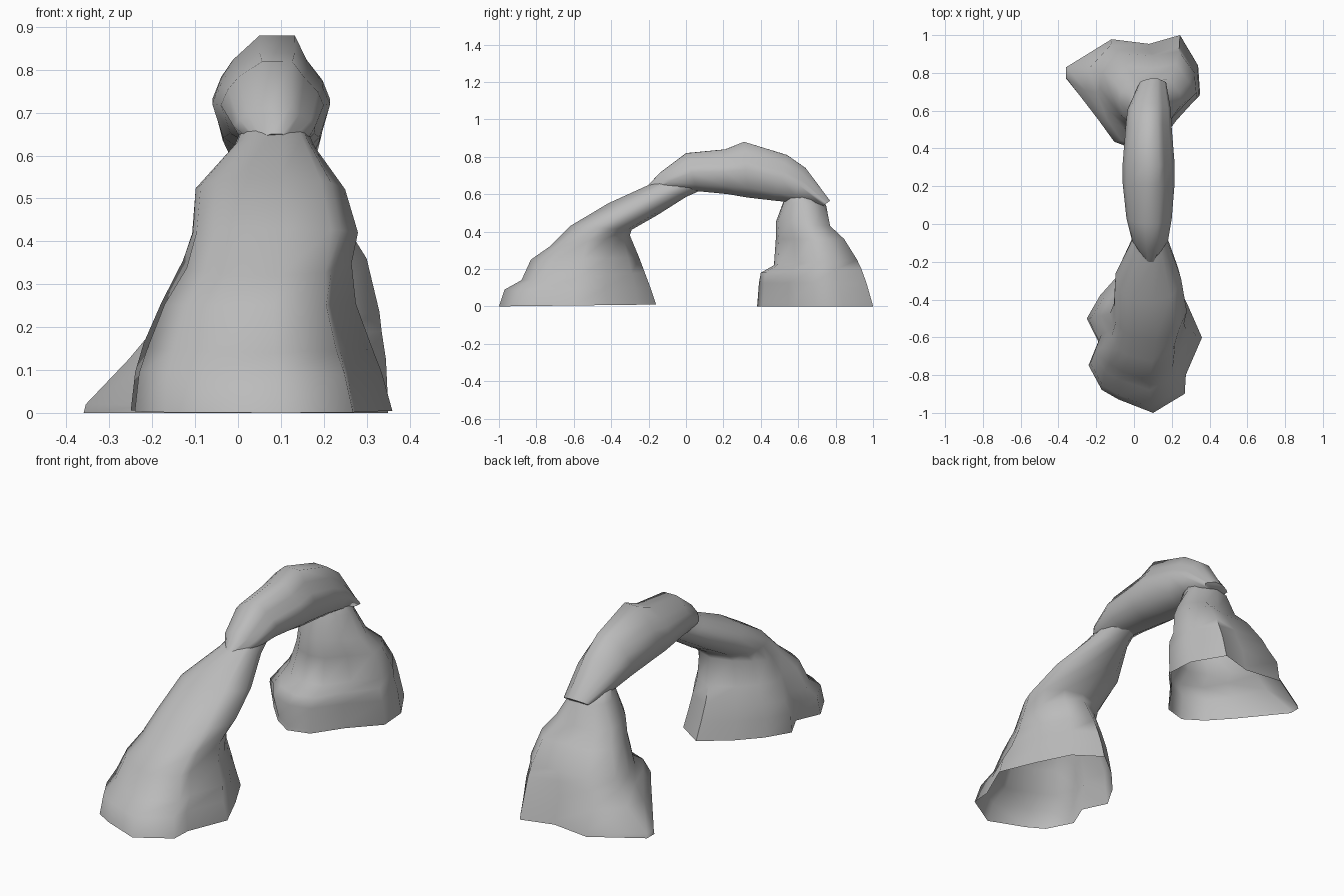
import bpy, bmesh, math

cube = bpy.data.objects.get("Cube")
if cube:
    bpy.data.objects.remove(cube, do_unlink=True)

stone = bpy.data.materials.new("grey stone")
stone.use_nodes = True
GREY = (0.5, 0.5, 0.5, 1)
stone.diffuse_color = GREY
stone.node_tree.nodes["Principled BSDF"].inputs["Base Color"].default_value = GREY


def section(outline, p, q, x0, x1, blend):
    """Outline fitted between two (y, z) points and an x range; blend rounds it."""
    ring = []
    for u, v in outline:
        a = math.atan2(v, u)
        u += (math.cos(a) - u) * blend
        v += (math.sin(a) - v) * blend
        t = (v + 1) / 2
        ring.append(((x0 + x1) / 2 + u * (x1 - x0) / 2,
                     p[0] + (q[0] - p[0]) * t, p[1] + (q[1] - p[1]) * t))
    return ring


def loft(name, sections, cap_start=False):
    """Skin a row of sections; the ground end of a foot is left open."""
    bm = bmesh.new()
    rings = [[bm.verts.new(c) for c in s] for s in sections]
    n = len(rings[0])
    for a, b in zip(rings, rings[1:]):
        for i in range(n):
            j = (i + 1) % n
            bm.faces.new((a[i], a[j], b[j], b[i]))
    bm.faces.new(rings[-1])
    if cap_start:
        bm.faces.new(rings[0][::-1])
    bmesh.ops.recalc_face_normals(bm, faces=bm.faces)
    mesh = bpy.data.meshes.new(name)
    bm.to_mesh(mesh)
    bm.free()
    obj = bpy.data.objects.new(name, mesh)
    bpy.context.collection.objects.link(obj)
    mesh.materials.append(stone)
    bpy.ops.object.select_all(action='DESELECT')
    obj.select_set(True)
    bpy.context.view_layer.objects.active = obj
    bpy.ops.object.shade_smooth_by_angle(angle=math.radians(60))


# Front foot and the slope rising from it
front_outline = [(.15, -1), (.7, -.76), (.72, -.52), (1, -.05), (.74, .38),
                 (.45, .78), (0, 1), (-.45, .74), (-.77, .48), (-1, .19),
                 (-.8, -.1), (-.97, -.4), (-.74, -.71), (-.45, -.83)]
loft("front_slope", [section(front_outline, *row) for row in [
    ((-1, 0), (-.16, .01), -.25, .36, 0),
    ((-.97, .09), (-.19, .1), -.24, .335, .05),
    ((-.88, .14), (-.22, .18), -.22, .31, .1),
    ((-.83, .25), (-.25, .26), -.18, .275, .2),
    ((-.73, .32), (-.3, .38), -.13, .265, .5),
    ((-.62, .43), (-.29, .41), -.11, .28, .9),
    ((-.42, .55), (-.15, .49), -.1, .25, 1),
    ((-.2, .65), (0, .585), -.01, .18, 1),
    ((-.02, .73), (.1, .63), .02, .15, 1),
]])

# Back foot: a toe at the ground, broad shoulders, then a standing leg
toe_outline = [(.05, -1), (.36, -.9), (.63, -.45), (1, 0), (.97, .48),
               (.7, 1), (.24, .85), (-.32, .93), (-1, .45), (-1, .26),
               (-.5, -.45), (-.22, -.8)]
back_outline = [(-.1, -1), (.25, -.9), (.57, -.45), (1, 0), (.97, .48),
                (.65, 1), (.1, .85), (-.57, .93), (-.95, .5), (-1, .1),
                (-.77, -.45), (-.5, -.84)]
loft("back_leg", [section(*row) for row in [
    (toe_outline, (.38, 0), (1, 0), -.36, .35, 0),
    (toe_outline, (.382, .02), (.995, .02), -.355, .35, 0),
    (back_outline, (.39, .125), (.965, .125), -.255, .345, 0),
    (back_outline, (.4, .18), (.94, .2), -.2, .335, .05),
    (back_outline, (.47, .22), (.92, .25), -.18, .33, .15),
    (back_outline, (.48, .36), (.85, .36), -.12, .3, .15),
    (back_outline, (.48, .45), (.78, .43), -.08, .25, .4),
    (back_outline, (.52, .56), (.75, .54), -.03, .19, 1),
    (back_outline, (.54, .65), (.64, .65), .02, .14, 1),
]])

# Top span: narrow crest, sloping shoulders, rounded sides
span_outline = [(.4, -1), (.6, -.62), (.87, -.3), (1, 0), (.82, .65), (.35, 1),
                (-.35, 1), (-.82, .65), (-1, 0), (-.85, -.35), (-.65, -.62),
                (-.2, -1)]
loft("top_span", [section(span_outline, *row) for row in [
    ((-.2, .65), (-.12, .61), .04, .13, 0),
    ((-.14, .715), (-.04, .62), -.01, .18, .2),
    ((0, .82), (.06, .615), -.04, .2, .2),
    ((.21, .84), (.22, .6), -.06, .215, .1),
    ((.31, .88), (.33, .582), -.06, .215, 0),
    ((.54, .81), (.47, .565), -.045, .2, .1),
    ((.64, .74), (.57, .555), -.035, .195, .1),
    ((.77, .565), (.73, .535), .03, .17, 0),
]], True)
